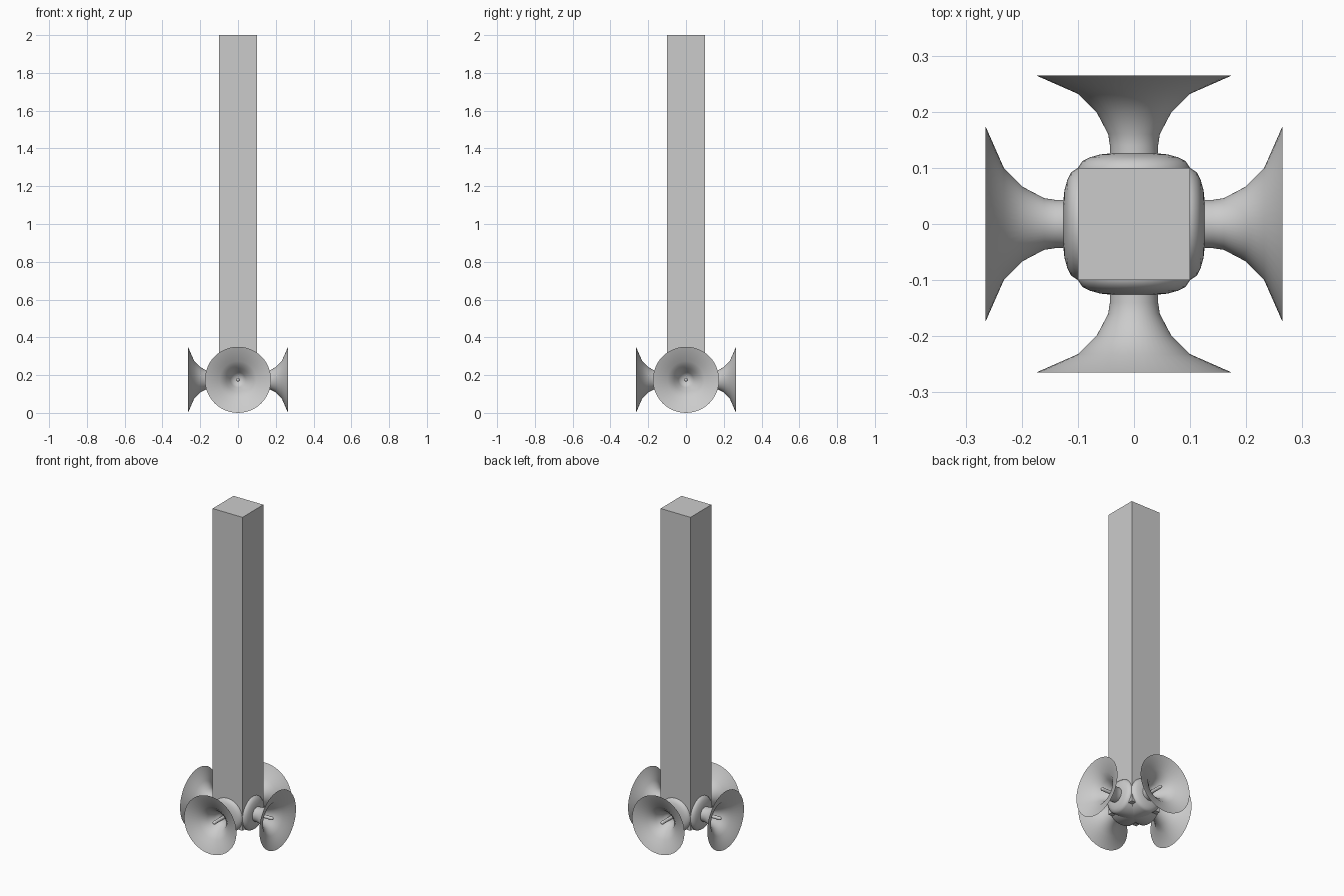
import bpy, bmesh, math
from mathutils import Matrix, Vector

if "Cube" in bpy.data.objects:
    bpy.data.objects.remove(bpy.data.objects["Cube"])

grey = bpy.data.materials.new("plain grey")
grey.diffuse_color = (0.6, 0.6, 0.6, 1)
grey.use_nodes = True
grey.node_tree.nodes["Principled BSDF"].inputs["Base Color"].default_value = grey.diffuse_color

HUB_Z = 0.175


def finish(bm, name, smooth):
    bmesh.ops.recalc_face_normals(bm, faces=bm.faces)
    me = bpy.data.meshes.new(name)
    bm.to_mesh(me)
    bm.free()
    me.materials.append(grey)
    ob = bpy.data.objects.new(name, me)
    bpy.context.collection.objects.link(ob)
    if smooth:
        bpy.ops.object.select_all(action='DESELECT')
        ob.select_set(True)
        bpy.context.view_layer.objects.active = ob
        bpy.ops.object.shade_smooth_by_angle(angle=math.radians(50))
    return ob


def lathe(name, profile, turn, steps=40):
    """Spin (distance, radius) points about +x, then aim the part round the post."""
    bm = bmesh.new()
    vs = [bm.verts.new((d, 0, r)) for d, r in profile]
    es = [bm.edges.new(p) for p in zip(vs, vs[1:])]
    bmesh.ops.spin(bm, geom=vs + es, cent=(0, 0, 0), axis=(1, 0, 0),
                   angle=2 * math.pi, steps=steps)
    bmesh.ops.remove_doubles(bm, verts=bm.verts, dist=1e-5)
    bm.transform(Matrix.Translation((0, 0, HUB_Z)) @ Matrix.Rotation(turn, 4, 'Z'))
    return finish(bm, name, True)


# Square post
POST_BOTTOM = 0.105
bm = bmesh.new()
bmesh.ops.create_cube(bm, size=1)
bm.transform(Matrix.Translation((0, 0, (2 + POST_BOTTOM) / 2))
             @ Matrix.Diagonal((0.2, 0.2, 2 - POST_BOTTOM, 1)))
finish(bm, "post", False)

# Rounded mounting boss, flared horn with thin wall, and centre pin
boss = [(0, 0.1), (0.1, 0.1), (0.112, 0.092), (0.119, 0.078),
        (0.124, 0.06), (0.126, 0.04), (0.126, 0)]
horn = [(0.12, 0.043), (0.14, 0.043), (0.16, 0.046), (0.198, 0.066),
        (0.232, 0.1), (0.265, 0.175),
        (0.235, 0.098), (0.201, 0.062), (0.163, 0.04), (0.145, 0.025), (0.14, 0)]
pin = [(0.13, 0.01), (0.225, 0.01), (0.233, 0.007), (0.236, 0)]

for i, side in enumerate(("right", "back", "left", "front")):
    turn = i * math.pi / 2
    lathe(side + "_boss", boss, turn)
    lathe(side + "_horn", horn, turn, 48)
    lathe(side + "_pin", pin, turn, 12)
